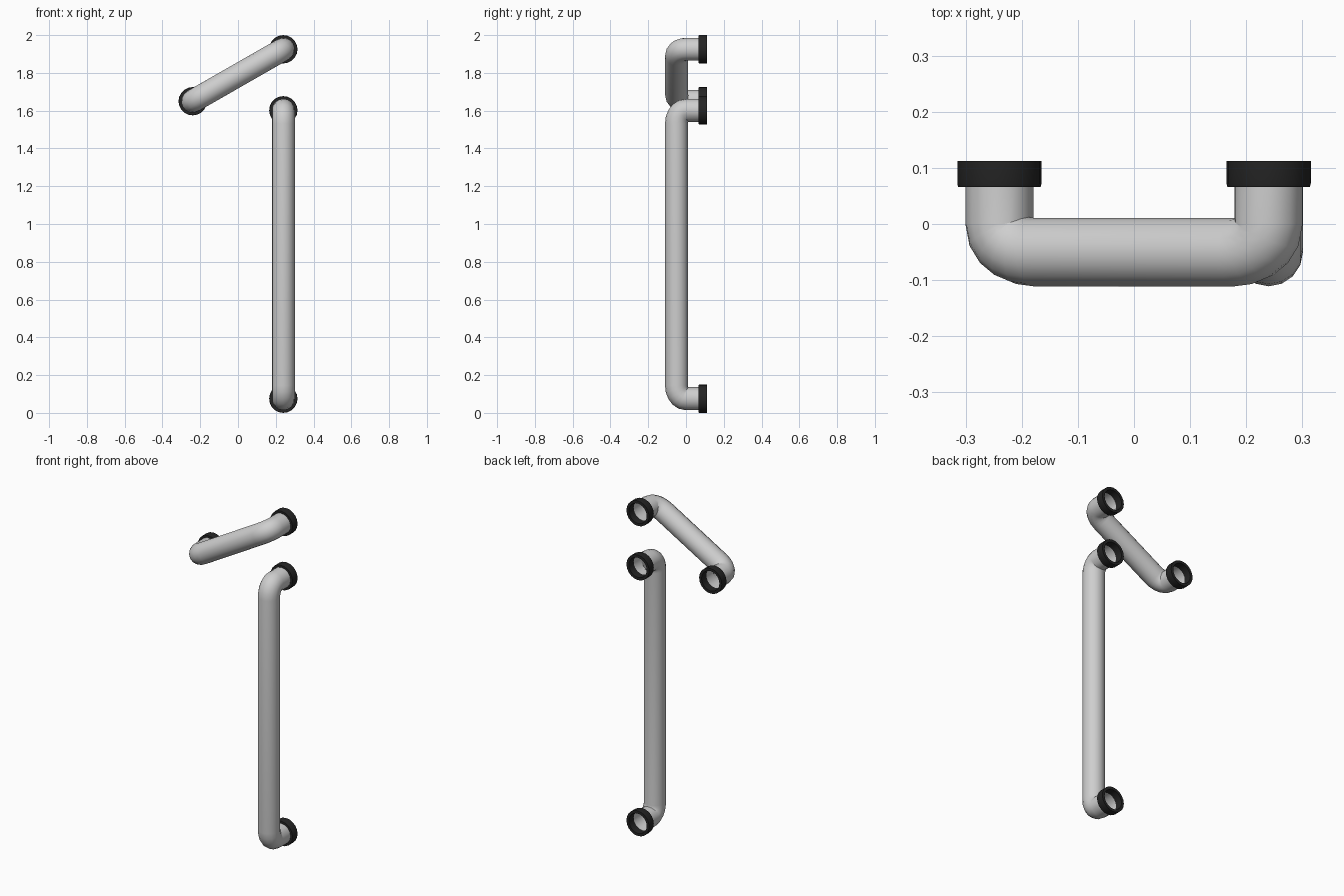
import bpy, bmesh, math
from mathutils import Vector

if "Cube" in bpy.data.objects:
    bpy.data.objects.remove(bpy.data.objects["Cube"])


def material(name, c):
    m = bpy.data.materials.new(name)
    m.diffuse_color = (c, c, c, 1)
    m.use_nodes = True
    m.node_tree.nodes["Principled BSDF"].inputs["Base Color"].default_value = m.diffuse_color
    return m


STEEL = material("light grey metal", 0.62)
RUBBER = material("black rubber", 0.018)
R = 0.061          # tube radius
BAR_Y = -0.05      # depth of the bar's centre line
BEND_A, BEND_Y = 0.07, 0.05
Y = Vector((0, 1, 0))


def finish(name, bm, mat, angle):
    bmesh.ops.recalc_face_normals(bm, faces=bm.faces)
    me = bpy.data.meshes.new(name)
    bm.to_mesh(me)
    bm.free()
    me.materials.append(mat)
    ob = bpy.data.objects.new(name, me)
    bpy.context.collection.objects.link(ob)
    bpy.ops.object.select_all(action='DESELECT')
    ob.select_set(True)
    bpy.context.view_layer.objects.active = ob
    bpy.ops.object.shade_smooth_by_angle(angle=math.radians(angle))


def bridge(bm, loops, closed=False):
    pairs = list(zip(loops, loops[1:])) + ([(loops[-1], loops[0])] if closed else [])
    for a, b in pairs:
        for i in range(len(a)):
            j = (i + 1) % len(a)
            bm.faces.new((a[i], a[j], b[j], b[i]))


# Open-ended tube with a bend at both ends
def tube(name, a, b, sides=16, steps=5):
    d = (b - a).normalized()
    half = [(0.0, 0.11, (0, -1))]
    for k in range(steps + 1):
        t = k / steps * math.pi / 2
        tangent = Vector((BEND_A * math.sin(t), -BEND_Y * math.cos(t))).normalized()
        half.append((BEND_A * (1 - math.cos(t)), -BEND_Y * math.sin(t), tangent))
    length = (b - a).length
    path = half + [(length - s, y, (t[0], -t[1])) for s, y, t in reversed(half)]
    side = d.cross(Y)
    bm = bmesh.new()
    loops = []
    for s, y, t in path:
        n = side.cross(d * t[0] + Y * t[1]).normalized()
        c = a + d * s + Y * y
        loops.append([bm.verts.new(c + R * (n * math.cos(q) + side * math.sin(q)))
                      for q in (2 * math.pi * i / sides for i in range(sides))])
    bridge(bm, loops)
    finish(name, bm, STEEL, 50)


# Dark mounting collar, lathed around the y axis
def collar(name, c, sides=20):
    profile = [(0.059, 0.066), (0.0735, 0.066), (0.075, 0.072), (0.075, 0.112), (0.059, 0.112)]
    bm = bmesh.new()
    loops = [[bm.verts.new((c.x + r * math.cos(q), y, c.z + r * math.sin(q)))
              for q in (2 * math.pi * i / sides for i in range(sides))] for r, y in profile]
    bridge(bm, loops, closed=True)
    finish(name, bm, RUBBER, 30)


# Long vertical handle and short slanted handle
handles = {
    "vertical_handle": (Vector((0.24, 0, 0.075)), Vector((0.24, 0, 1.602))),
    "slanted_handle": (Vector((-0.24, 0, 1.65)), Vector((0.24, 0, 1.925))),
}
for name, (a, b) in handles.items():
    tube(name, a, b)
    collar(name + "_lower_collar", a)
    collar(name + "_upper_collar", b)
